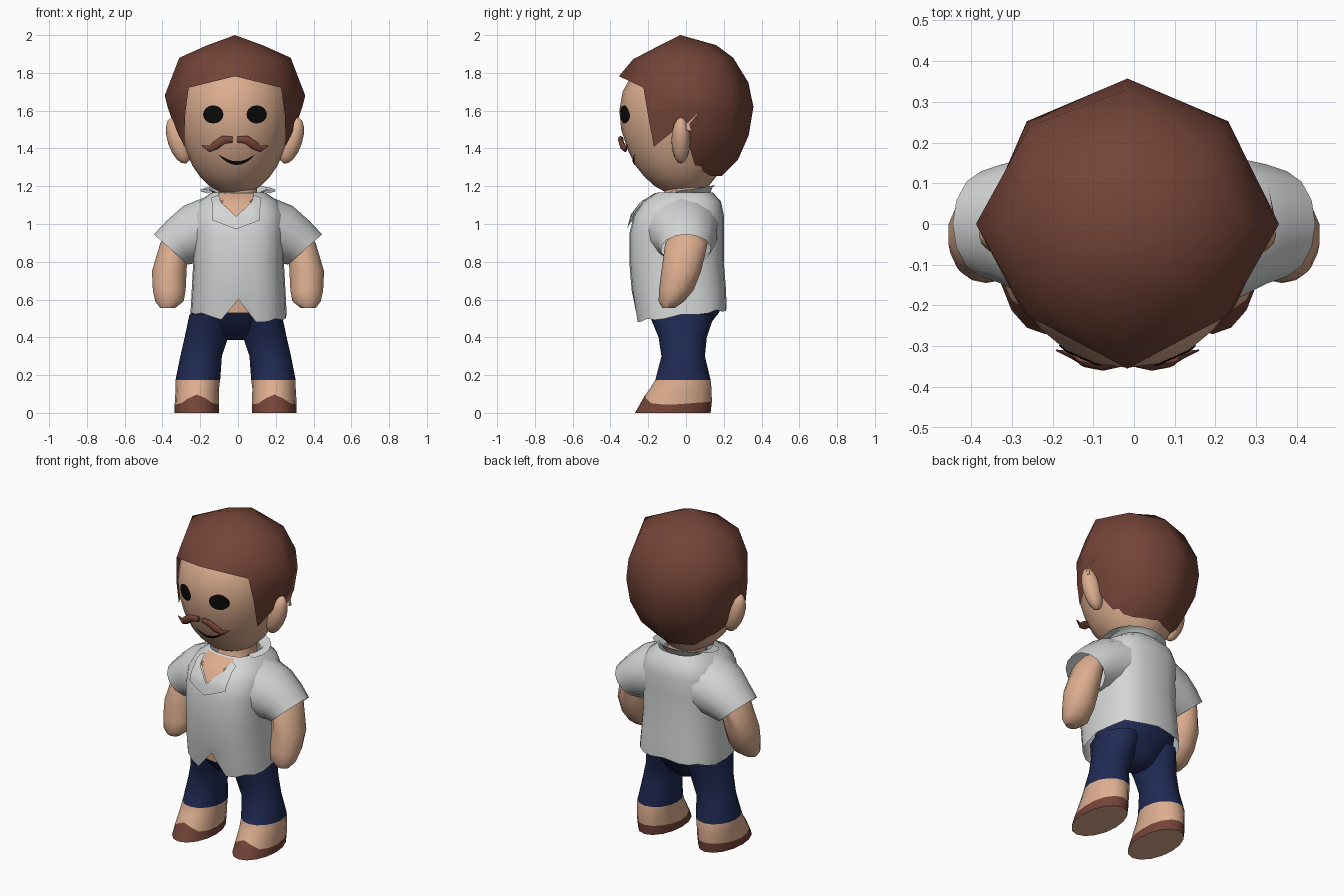
import bpy, bmesh, math
from mathutils import Vector, Matrix
from mathutils.bvhtree import BVHTree

if "Cube" in bpy.data.objects:
    bpy.data.objects.remove(bpy.data.objects["Cube"])

HX = -0.016  # the head and legs sit slightly off centre


def material(name, r, g, b):
    m = bpy.data.materials.new(name)
    m.diffuse_color = (r, g, b, 1)
    m.use_nodes = True
    m.node_tree.nodes["Principled BSDF"].inputs["Base Color"].default_value = m.diffuse_color
    return m


SKIN = material("skin", 0.72, 0.42, 0.275)
BROWN = material("brown", 0.175, 0.058, 0.039)
WHITE = material("shirt white", 0.66, 0.68, 0.675)
NAVY = material("navy", 0.014, 0.023, 0.088)
BLACK = material("black", 0.003, 0.003, 0.003)


def finish(name, bm, mats, angle=45, recalc=True):
    if recalc:
        bmesh.ops.recalc_face_normals(bm, faces=bm.faces[:])
    me = bpy.data.meshes.new(name)
    bm.to_mesh(me)
    bm.free()
    for m in mats:
        me.materials.append(m)
    me.shade_smooth()
    me.set_sharp_from_angle(angle=math.radians(angle))
    ob = bpy.data.objects.new(name, me)
    bpy.context.collection.objects.link(ob)
    return ob


def ring(z, cx, rx, y0, y1, n=20, p=1.0):
    """Horizontal (super)ellipse, first point at the front."""
    pts = []
    for i in range(n):
        a = 2 * math.pi * i / n
        s, c = math.sin(a), math.cos(a)
        x = cx + rx * math.copysign(abs(s) ** p, s)
        y = (y0 + y1) / 2 - (y1 - y0) / 2 * math.copysign(abs(c) ** p, c)
        pts.append(Vector((x, y, z)))
    return pts


def loft(name, rings, mats, bands=None, caps=(True, True), cap_mat=0, angle=45):
    bm = bmesh.new()
    vs = [[bm.verts.new(p) for p in r] for r in rings]
    n = len(rings[0])
    for k in range(len(vs) - 1):
        for i in range(n):
            j = (i + 1) % n
            f = bm.faces.new((vs[k][i], vs[k][j], vs[k + 1][j], vs[k + 1][i]))
            f.material_index = bands[k] if bands else 0
    if caps[0]:
        bm.faces.new(vs[0]).material_index = cap_mat
    if caps[1]:
        bm.faces.new(vs[-1]).material_index = bands[-1] if bands else 0
    return finish(name, bm, mats, angle)


def plate(name, outline, target, mat, offset):
    """Flat outline in x/z laid onto the front of another object."""
    me = target.data
    tree = BVHTree.FromPolygons([v.co for v in me.vertices], [p.vertices[:] for p in me.polygons])
    bm = bmesh.new()
    bm.faces.new([bm.verts.new((x, -1, z)) for x, z in outline])
    bmesh.ops.triangulate(bm, faces=bm.faces[:])
    bmesh.ops.subdivide_edges(bm, edges=bm.edges[:], cuts=5, use_grid_fill=True)
    for v in bm.verts:
        hit = tree.ray_cast(v.co, Vector((0, 1, 0)))[0] or tree.find_nearest(v.co + Vector((0, 0.7, 0)))[0]
        v.co.y = hit.y - offset
    bm.normal_update()
    bmesh.ops.reverse_faces(bm, faces=[f for f in bm.faces if f.normal.y > 0])
    return finish(name, bm, [mat], recalc=False)


# Head
head = loft("head", [ring(z, HX, rx, y0, y1, 24) for z, rx, y0, y1 in (
    (1.17, .08, -.11, .09), (1.20, .135, -.165, .12), (1.25, .185, -.22, .16), (1.31, .226, -.268, .20),
    (1.40, .264, -.312, .24), (1.50, .29, -.343, .28), (1.60, .30, -.353, .29), (1.70, .288, -.336, .28),
    (1.80, .245, -.28, .24), (1.90, .12, -.15, .12))], [SKIN])

# Hair: eight meridians, each running from the crown to its own hairline
front = [(0, -.15, 1.94), (0, -.28, 1.872), (0, -.355, 1.782)]
fdiag = [(.11, -.115, 1.94), (.205, -.195, 1.87), (.245, -.225, 1.722), (.265, -.20, 1.57), (.268, -.17, 1.41)]
side = [(.15, -.01, 1.945), (.295, 0, 1.88), (.372, 0, 1.68), (.357, 0, 1.62), (.325, -.02, 1.53),
        (.27, .03, 1.37), (.20, .05, 1.30)]
bdiag = [(.11, .095, 1.945), (.20, .18, 1.88), (.24, .24, 1.73), (.247, .252, 1.61), (.23, .238, 1.47),
         (.185, .195, 1.34), (.13, .13, 1.255)]
back = [(0, .16, 1.947), (0, .25, 1.88), (0, .33, 1.75), (0, .357, 1.62), (0, .332, 1.47), (0, .275, 1.34),
        (0, .19, 1.255)]
flip = lambda col: [(-x, y, z) for x, y, z in col]
bm = bmesh.new()
crown = bm.verts.new((HX, -.03, 2.0))
cols = [[crown] + [bm.verts.new((HX + x, y, z)) for x, y, z in c]
        for c in (front, fdiag, side, bdiag, back, flip(bdiag), flip(side), flip(fdiag))]
for i, a in enumerate(cols):
    b = cols[(i + 1) % 8]
    bm.faces.new((crown, a[1], b[1]))
    for k in range(1, min(len(a), len(b)) - 1):
        bm.faces.new((a[k], a[k + 1], b[k + 1], b[k]))
finish("hair", bm, [BROWN], 85)

# Ears, leaning outwards at the top
for s, label in ((1, "right"), (-1, "left")):
    bm = bmesh.new()
    bmesh.ops.create_uvsphere(bm, u_segments=12, v_segments=8, radius=1)
    bm.transform(Matrix.Translation((HX + s * .298, -.027, 1.442)) @ Matrix.Rotation(s * math.radians(18), 4, 'Y')
                 @ Matrix.Diagonal((.058, .05, .128, 1)))
    finish(label + "_ear", bm, [SKIN])

# Small stray sliver behind the right ear
bm = bmesh.new()
bm.faces.new([bm.verts.new(p) for p in ((.345, 0, 1.50), (.345, .03, 1.49), (.345, .02, 1.53), (.33, .09, 1.615),
                                        (.345, 0, 1.53))])
finish("ear_sliver", bm, [SKIN])

# Eyes and smile
for s, label in ((1, "right"), (-1, "left")):
    plate(label + "_eye", [(HX + s * .115 + .054 * math.cos(t * math.pi / 8), 1.58 + .048 * math.sin(t * math.pi / 8))
                           for t in range(16)], head, BLACK, .005)
smile = [(HX + .01 + .1 * u / 4, 1.312 + .058 * (u / 4) ** 2) for u in range(-4, 5)]
smile += [(HX + .01 + .1 * u / 4, 1.332 + .042 * (u / 4) ** 2) for u in range(3, -4, -1)]
plate("mouth", smile, head, BLACK, .005)

# Moustache: tapered tubes with turned-up tips
path = ((.012, -.34, 1.447, .016), (.06, -.347, 1.446, .022), (.105, -.337, 1.415, .024),
        (.135, -.322, 1.397, .017), (.175, -.31, 1.415, .003))
for s, label in ((1, "right"), (-1, "left")):
    rings = []
    for i, (x, y, z, w) in enumerate(path):
        a, b = path[max(i - 1, 0)], path[min(i + 1, len(path) - 1)]
        d = Vector((b[0] - a[0], 0, b[2] - a[2])).normalized()
        ring8 = []
        for t in range(8):
            c, q = math.cos(t * math.pi / 4) * w, math.sin(t * math.pi / 4) * w * .6
            ring8.append(Vector((HX + s * (x - d.z * c), y + q, z + d.x * c)))
        rings.append(ring8)
    loft(label + "_moustache", rings, [BROWN])

# Neck and body under the shirt
loft("neck_and_body", [ring(z, 0, rx, y0, y1) for z, rx, y0, y1 in (
    (.53, .18, -.225, .10), (.80, .20, -.25, .15), (1.0, .20, -.22, .15), (1.12, .11, -.13, .12),
    (1.165, .10, -.115, .115), (1.25, .10, -.10, .10))], [SKIN])

# Shirt body with a ragged, notched hem
shirt_rings = [ring(z, .003, rx, y0, y1, 24, .75) for z, rx, y0, y1 in (
    (.51, .255, -.262, .215), (.65, .248, -.288, .212), (.80, .24, -.30, .20), (.95, .245, -.30, .20),
    (1.05, .245, -.275, .20), (1.12, .21, -.225, .185), (1.168, .14, -.15, .14))]
for i, p in enumerate(shirt_rings[0]):
    p.z = .60 if i == 0 else .48 + .06 * (p.y + .26) / .475 + (.012 if i % 3 == 0 else 0)
    if i >= 19:
        p.z += .03 if i < 23 else .012
shirt = loft("shirt", shirt_rings, [WHITE], caps=(False, False))

# Sleeves: rings given by top and bottom points plus half depth
for s, label in ((1, "right"), (-1, "left")):
    rings = []
    for (tx, tz), (bx, bz), ry, cy in (((.16, 1.148), (.16, .80), .20, -.025), ((.29, 1.095), (.21, .79), .175, -.01),
                                       ((.38, 1.015), (.24, .79), .15, 0), ((.445, .945), (.265, .785), .133, 0)):
        rings.append([Vector((s * ((tx + bx) / 2 + (tx - bx) / 2 * math.cos(a)), cy + ry * math.sin(a),
                              (tz + bz) / 2 + (tz - bz) / 2 * math.cos(a)))
                      for a in (k * math.pi / 7 for k in range(14))])
    loft(label + "_sleeve", rings, [WHITE], caps=(False, False))

# Open neckline and lapels
plate("open_neck", [(-.105, 1.164), (-.095, 1.12), (-.01, 1.04), (.075, 1.12), (.085, 1.164)], shirt, SKIN, .009)
plate("lapels", [(-.14, 1.14), (-.135, 1.02), (-.01, .972), (.115, 1.02), (.12, 1.14), (.085, 1.155), (.07, 1.115),
                 (-.01, 1.04), (-.09, 1.115), (-.105, 1.155)], shirt, WHITE, .018)

# Collar standing out around the sides and back of the neck
bm = bmesh.new()
rows = []
for k in range(13):
    a = math.radians(55 + 250 * k / 12)
    x, y = math.sin(a), -math.cos(a)
    rows.append((bm.verts.new((.125 * x, .125 * y, 1.155)),
                 bm.verts.new((.155 * x, .14 * y, 1.182 + .012 * y)),
                 bm.verts.new((.20 * x, .155 * y, 1.178 + .028 * y))))
for a, b in zip(rows, rows[1:]):
    for k in range(2):
        bm.faces.new((a[k], a[k + 1], b[k + 1], b[k]))
finish("collar", bm, [WHITE])

# Arms
for s, label in ((1, "right"), (-1, "left")):
    loft(label + "_arm", [ring(z, s * cx, rx, y0, y1, 14) for z, cx, rx, y0, y1 in (
        (.96, .32, .05, -.06, .07), (.90, .338, .075, -.11, .115), (.75, .364, .094, -.13, .08),
        (.65, .364, .089, -.143, .04), (.59, .363, .077, -.145, -.01), (.555, .372, .04, -.125, -.06))], [SKIN])

# Hips
loft("hips", [ring(z, HX / 2, rx, y0, y1) for z, rx, y0, y1 in (
    (.385, .06, -.06, .06), (.42, .15, -.115, .095), (.50, .235, -.19, .15), (.53, .24, -.212, .175),
    (.60, .23, -.17, .195))], [NAVY])

# Legs: shoe, bare ankle and trouser leg, coloured by height
for s, label in ((1, "right"), (-1, "left")):
    rings = [ring(z, HX / 1.3 + s * cx, rx, y0, y1, 16) for z, cx, rx, y0, y1 in (
        (0, .205, .118, -.27, .13), (.045, .205, .118, -.245, .137), (.13, .203, .115, -.19, .135),
        (.175, .20, .118, -.162, .13), (.30, .183, .11, -.13, .10), (.40, .155, .115, -.145, .11),
        (.52, .13, .115, -.195, .15))]
    for i, p in enumerate(rings[1]):  # shoe edge peaks over the toes and rises at the heel
        c = math.cos(2 * math.pi * i / 16)
        lift = max(c, 0) ** 6
        p.z += .052 * lift + .015 * max(-c, 0)
        p.y += .03 * lift
    loft(label + "_leg", rings, [SKIN, BROWN, NAVY], bands=[1, 0, 0, 2, 2, 2], cap_mat=0)
